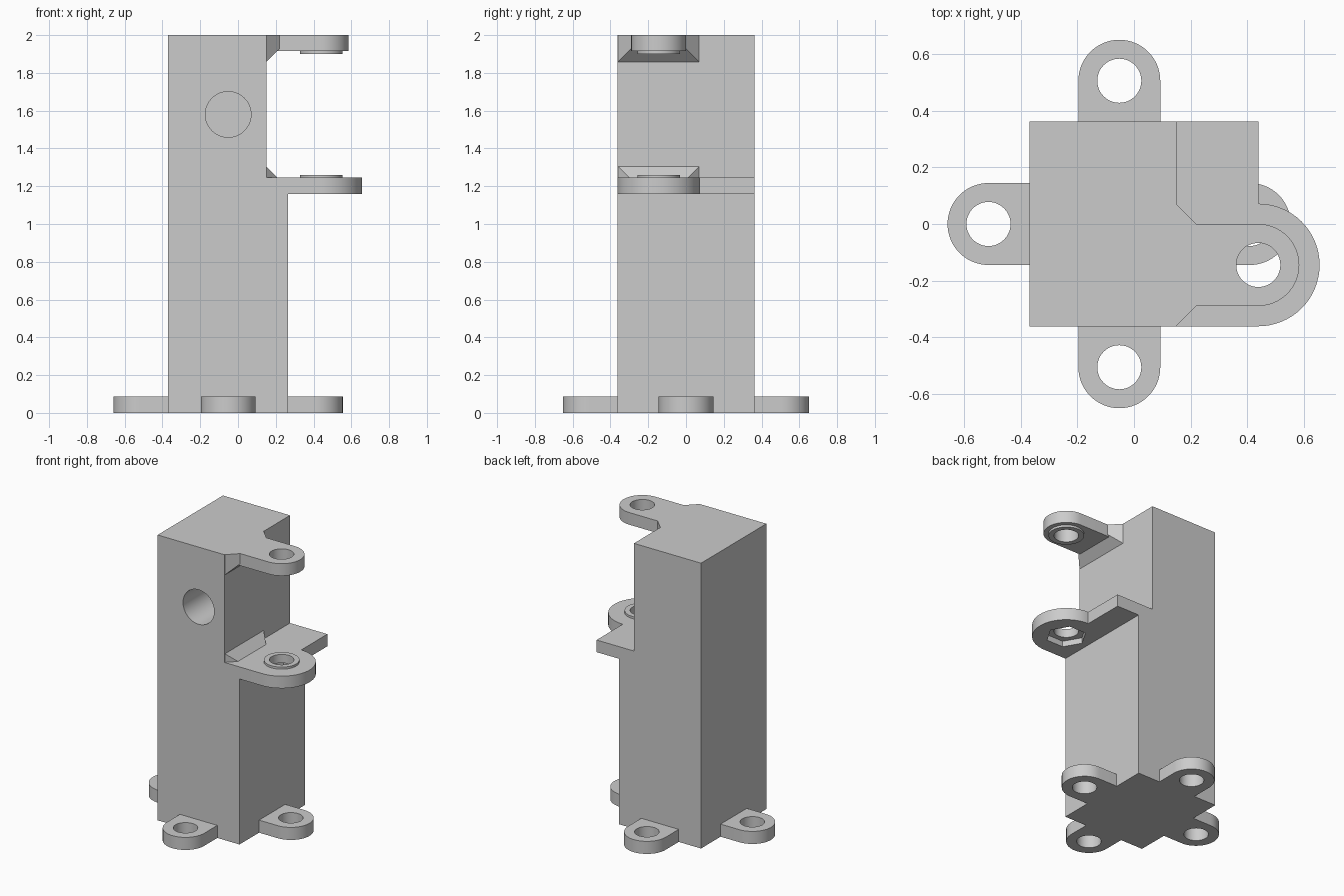
import bpy
import bmesh
from math import cos, sin, pi, radians
from mathutils import Matrix

if "Cube" in bpy.data.objects:
    bpy.data.objects.remove(bpy.data.objects["Cube"], do_unlink=True)

grey = bpy.data.materials.new("plain grey")
grey.use_nodes = True
grey.diffuse_color = (0.6, 0.6, 0.6, 1)
grey.node_tree.nodes["Principled BSDF"].inputs["Base Color"].default_value = (0.6, 0.6, 0.6, 1)

TAB = 0.145            # radius of the rounded tabs
HOLE = 0.078           # radius of the screw holes
BASE = 0.088           # thickness of the foot tabs
PIVOT = (0.44, -0.145)  # axis shared by shelf and top arm
SHELF = (1.16, 1.245)
ARM = (1.915, 2.0)


def arc(cx, cy, r, start=0, end=2 * pi, n=32):
    return [(cx + r * cos(start + (end - start) * i / n),
             cy + r * sin(start + (end - start) * i / n)) for i in range(n + 1)]


def circle(cx, cy, r, n=48):
    return arc(cx, cy, r, n=n)[:-1]


def prism(name, outline, z0, z1, matrix=None):
    """Extrude a counter-clockwise outline from z0 to z1."""
    bm = bmesh.new()
    face = bm.faces.new([bm.verts.new((x, y, z0)) for x, y in outline])
    top = bmesh.ops.extrude_face_region(bm, geom=[face])["geom"]
    for v in top:
        if isinstance(v, bmesh.types.BMVert):
            v.co.z = z1
    return finish(name, bm, matrix)


def finish(name, bm, matrix=None):
    if matrix:
        bm.transform(matrix)
    bmesh.ops.recalc_face_normals(bm, faces=bm.faces)
    mesh = bpy.data.meshes.new(name)
    bm.to_mesh(mesh)
    bm.free()
    mesh.materials.append(grey)
    obj = bpy.data.objects.new(name, mesh)
    bpy.context.collection.objects.link(obj)
    return obj


def combine(obj, tool, operation):
    """Apply a boolean and throw the tool away."""
    mod = obj.modifiers.new("boolean", "BOOLEAN")
    mod.operation, mod.object, mod.solver = operation, tool, "EXACT"
    bpy.context.view_layer.objects.active = obj
    bpy.ops.object.modifier_apply(modifier=mod.name)
    bpy.data.objects.remove(tool, do_unlink=True)


def gusset(z_wall, z_tip, z_flat):
    """Wedge that narrows from the post wall out to the tab width."""
    bm = bmesh.new()
    rings = []
    for x, y0, y1, z in ((0.15, -0.36, 0.07, z_wall), (0.22, -0.29, 0.0, z_tip)):
        rings.append([bm.verts.new(p) for p in
                      ((x, y0, z), (x, y1, z), (x, y1, z_flat), (x, y0, z_flat))])
    a, b = rings
    bm.faces.new(a)
    bm.faces.new(b)
    for i in range(4):
        j = (i + 1) % 4
        bm.faces.new((a[i], a[j], b[j], b[i]))
    return finish("gusset", bm)


def drill(obj, x, y, z0, z1, r=HOLE, n=48):
    combine(obj, prism("drill", circle(x, y, r, n), z0, z1), "DIFFERENCE")


parts = []

# Post: stepped side profile extruded front to back, with a blind front bore
profile = [(-0.37, 0), (0.265, 0), (0.265, SHELF[0]), (0.15, SHELF[0]), (0.15, 2), (-0.37, 2)]
upright = Matrix.Rotation(radians(90), 4, "X")
post = prism("post", profile, -0.362, 0.362, upright)
bore = prism("bore", circle(-0.052, 1.58, 0.121), -0.1, 0.5, upright)
combine(post, bore, "DIFFERENCE")
parts.append(post)

# Foot tabs: one on each side of the post
for name, x, y, angle, reach in (("left_foot_tab", 0.41, 0, 0, 0.145),
                                 ("right_foot_tab", -0.515, 0, 180, 0.145),
                                 ("back_foot_tab", -0.052, 0.507, 90, 0.145),
                                 ("front_foot_tab", -0.052, -0.507, -90, 0.145)):
    outline = [(-reach, TAB), (-reach, -TAB)] + arc(0, 0, TAB, -pi / 2, pi / 2)
    place = Matrix.Translation((x, y, 0)) @ Matrix.Rotation(radians(angle), 4, "Z")
    tab = prism(name, outline, 0, BASE, place)
    drill(tab, x, y, -0.1, 0.2)
    parts.append(tab)

# Shelf: square plate with a large rounded ear, washer boss and nut pocket
px, py = PIVOT
outline = [(0.15, 0.362), (0.15, -0.362)] + arc(px, py, 0.217, -pi / 2, pi / 2) + [(px, 0.362)]
shelf = prism("shelf", outline, *SHELF)
combine(shelf, gusset(1.305, 1.235, 1.2), "UNION")
combine(shelf, prism("boss", circle(px, py, 0.113), 1.2, 1.26), "UNION")
drill(shelf, px, py, 1.1, 1.4)
drill(shelf, px, py, 1.1, 1.2, 0.13, 6)
parts.append(shelf)

# Top arm: rounded tab with a flared root and a washer boss below
outline = [(0.15, py + TAB), (0.15, py - TAB)] + arc(px, py, TAB, -pi / 2, pi / 2)
top_arm = prism("top_arm", outline, *ARM)
combine(top_arm, gusset(1.858, 1.928, 2.0), "UNION")
combine(top_arm, prism("boss", circle(px, py, 0.113), 1.9, 1.95), "UNION")
drill(top_arm, px, py, 1.8, 2.1)
parts.append(top_arm)

# Smooth the round walls, keep the corners sharp
bpy.ops.object.select_all(action="DESELECT")
for part in parts:
    part.select_set(True)
bpy.context.view_layer.objects.active = post
bpy.ops.object.shade_smooth_by_angle(angle=radians(30))
